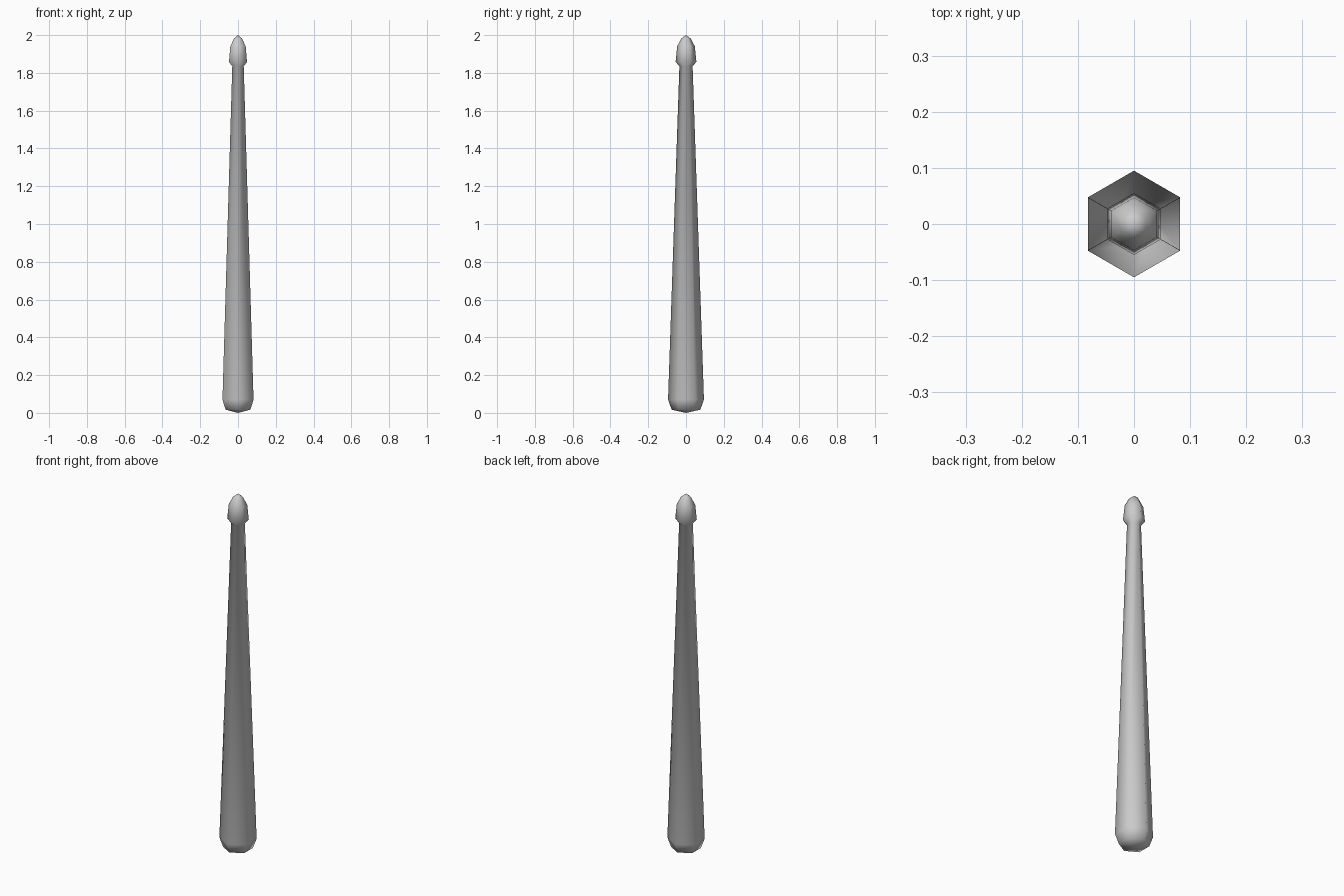
import bpy, bmesh, math

if "Cube" in bpy.data.objects:
    bpy.data.objects.remove(bpy.data.objects["Cube"])

SIDES = 6


def lathe(name, bottom_z, rings, top_z):
    """Six-sided turned solid: pole, rings of (radius, z), pole."""
    bm = bmesh.new()
    loops = []
    for r, z in rings:
        loops.append([bm.verts.new((r * math.cos(math.pi / 2 + math.tau * i / SIDES),
                                    r * math.sin(math.pi / 2 + math.tau * i / SIDES), z))
                      for i in range(SIDES)])
    low = bm.verts.new((0, 0, bottom_z))
    high = bm.verts.new((0, 0, top_z))
    for i in range(SIDES):
        j = (i + 1) % SIDES
        bm.faces.new((low, loops[0][j], loops[0][i]))
        for a, b in zip(loops, loops[1:]):
            bm.faces.new((a[i], a[j], b[j], b[i]))
        bm.faces.new((loops[-1][i], loops[-1][j], high))
    for f in bm.faces:
        f.smooth = True
    mesh = bpy.data.meshes.new(name)
    bm.to_mesh(mesh)
    bm.free()
    obj = bpy.data.objects.new(name, mesh)
    bpy.context.collection.objects.link(obj)
    return obj


# Whole stick: rounded butt, tapered shaft, narrow neck, acorn tip
lathe("stick", 0.0, [
    (0.076, 0.017), (0.095, 0.07),      # butt
    (0.035, 1.835),                     # neck
    (0.055, 1.858), (0.047, 1.94), (0.025, 1.982),  # tip
], 2.0)
